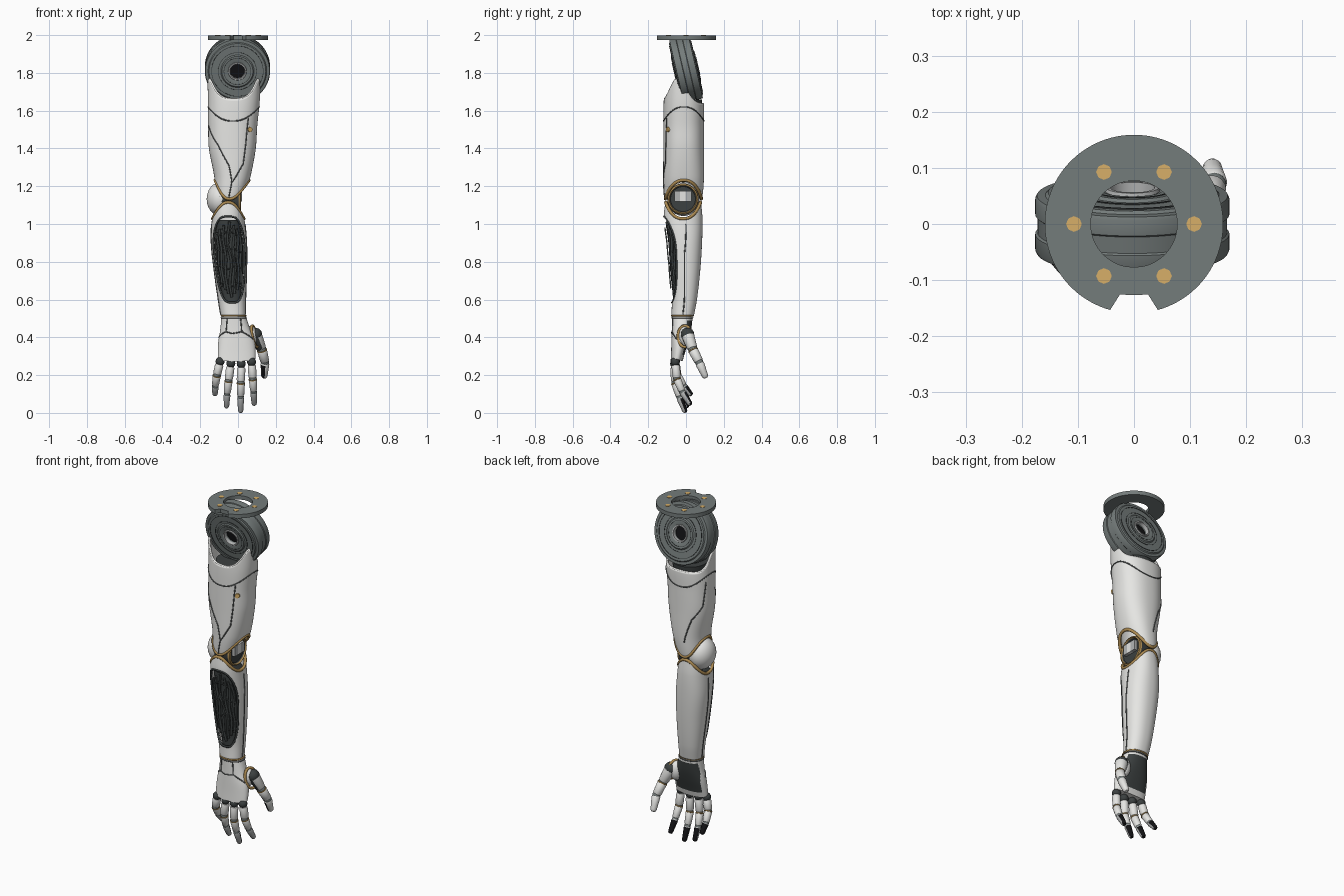
import bpy, bmesh, math
from mathutils import Vector, Matrix
from math import sin, cos, pi, radians

if "Cube" in bpy.data.objects:
    bpy.data.objects.remove(bpy.data.objects["Cube"])

def material(name, r, g, b):
    m = bpy.data.materials.new(name)
    m.diffuse_color = (r, g, b, 1)
    m.use_nodes = True
    m.node_tree.nodes["Principled BSDF"].inputs["Base Color"].default_value = m.diffuse_color
    return m

WHITE = material("shell_white", .79, .79, .77)
STEEL = material("steel_grey", .175, .2, .197)
DRUM = material("seam_grey", .12, .13, .13)
DARK = material("dark_gunmetal", .045, .052, .052)
BLACK = material("black_rubber", .006, .006, .007)
GOLD = material("brass", .68, .43, .14)
LIGHT = material("light_grey", .45, .46, .46)
TRIM = material("dark_brass", .42, .26, .085)

def make(name, verts, faces, mats, mw=None):
    me = bpy.data.meshes.new(name)
    me.from_pydata([tuple(v) for v in verts], [], faces)
    ob = bpy.data.objects.new(name, me)
    bpy.context.collection.objects.link(ob)
    if mw:
        me.transform(mw)
    for m in mats if isinstance(mats, (list, tuple)) else [mats]:
        me.materials.append(m)
    return ob

# ---- helpers: lathe, loft, tubes ----
def lathe(name, prof, mat, mw, n=32):
    verts, faces = [], []
    for r, h in prof:
        verts += [(r * cos(2 * pi * j / n), r * sin(2 * pi * j / n), h) for j in range(n)]
    for i in range(len(prof) - 1):
        for j in range(n):
            k = (j + 1) % n
            faces.append((i * n + j, i * n + k, (i + 1) * n + k, (i + 1) * n + j))
    ob = make(name, verts, faces, mat, mw)
    bm = bmesh.new()
    bm.from_mesh(ob.data)
    bmesh.ops.remove_doubles(bm, verts=bm.verts, dist=1e-5)
    bmesh.ops.recalc_face_normals(bm, faces=bm.faces)
    bm.to_mesh(ob.data)
    return ob

def aim(p, d):
    return Matrix.Translation(p) @ Vector(d).to_track_quat('Z', 'Y').to_matrix().to_4x4()

def ball(name, p, r, mat, scale=(1, 1, 1), n=24):
    prof = [(max(0, r * cos(t)), r * sin(t)) for t in (-pi / 2 + pi * i / 12 for i in range(13))]
    return lathe(name, prof, mat, Matrix.Translation(p) @ Matrix.Diagonal((*scale, 1)), n)

def section(tab, z):
    """Smooth interpolation of rows (z, cx, rx, cy, ry), z ascending."""
    z = min(max(z, tab[0][0]), tab[-1][0])
    i = max(k for k in range(len(tab) - 1) if tab[k][0] <= z)
    a, b = tab[i], tab[i + 1]
    p, q = tab[max(i - 1, 0)], tab[min(i + 2, len(tab) - 1)]
    h = b[0] - a[0]
    t = (z - a[0]) / h
    out = []
    for c in range(1, 5):
        m0, m1 = (b[c] - p[c]) / (b[0] - p[0]) * h, (q[c] - a[c]) / (q[0] - a[0]) * h
        out.append((2*t**3 - 3*t*t + 1) * a[c] + (t**3 - 2*t*t + t) * m0
                   + (3*t*t - 2*t**3) * b[c] + (t**3 - t*t) * m1)
    return out

def surf(tab, a, z, off=0.0, p=2.3):
    cx, rx, cy, ry = section(tab, z)
    f = lambda v: math.copysign(abs(v) ** (2 / p), v)
    return Vector((cx + (rx + off) * f(cos(a)), cy + (ry + off) * f(sin(a)), z))

def loft(name, tab, lo, hi, mat, off=0, rows=50, n=80, hole=None, thick=0, caps=False):
    verts, faces = [], []
    for i in range(rows + 1):
        for j in range(n):
            a = 2 * pi * j / n - pi
            verts.append(surf(tab, a, lo(a) + (hi(a) - lo(a)) * i / rows, off))
    for i in range(rows):
        for j in range(n):
            k = (j + 1) % n
            a, z = 2 * pi * (j + .5) / n - pi, (verts[i * n + j].z + verts[i * n + n + j].z) / 2
            if not (hole and hole(a, z)):
                faces.append((i * n + j, i * n + k, (i + 1) * n + k, (i + 1) * n + j))
    if caps:
        faces += [tuple(range(n))[::-1], tuple(range(rows * n, rows * n + n))]
    ob = make(name, verts, faces, mat)
    if thick:
        s = ob.modifiers.new("wall", 'SOLIDIFY')
        s.thickness, s.offset = thick, -1
    return ob

def tube(name, pts, r, mat, closed=False):
    cu = bpy.data.curves.new(name, 'CURVE')
    cu.dimensions, cu.bevel_depth, cu.bevel_resolution = '3D', r, 1
    cu.use_fill_caps = True
    sp = cu.splines.new('POLY')
    sp.points.add(len(pts) - 1)
    for q, v in zip(sp.points, pts):
        q.co = (*v, 1)
    sp.use_cyclic_u = closed
    cu.materials.append(mat)
    ob = bpy.data.objects.new(name, cu)
    bpy.context.collection.objects.link(ob)

def rim(name, tab, fz, r, mat, off=0):
    tube(name, [surf(tab, 2*pi*i/96, fz(2*pi*i/96), off) for i in range(96)], r, mat, True)

def seam(name, tab, keys, mat=DRUM, r=.0035):
    """Panel line through (angle in degrees, z) points on the surface."""
    pts = []
    for (a0, z0), (a1, z1) in zip(keys, keys[1:]):
        pts += [surf(tab, radians(a0 + (a1 - a0) * i / 14), z0 + (z1 - z0) * i / 14) for i in range(15)]
    tube(name, pts, r, mat)

# ---- mounting flange with notch, bolts ----
angs = [(radians(-74.5 + 329 * i / 90), .159) for i in range(91)]
angs += [(radians(258.7), .128), (radians(270), .127), (radians(281.3), .128)]
fv, ff, N = [], [], len(angs)
for a, ro in angs:
    fv += [(r * cos(a), r * sin(a), z) for r, z in ((ro, 1.975), (ro, 1.998), (.077, 1.998), (.077, 1.975))]
for i in range(N):
    k = (i + 1) % N
    ff += [(4*i + c, 4*k + c, 4*k + (c + 1) % 4, 4*i + (c + 1) % 4) for c in range(4)]
make("mounting_flange", fv, ff, STEEL)
for i in range(6):
    a = i * pi / 3
    lathe("flange_bolt", [(0, 1.985), (.014, 1.985), (.014, 2), (0, 2)], GOLD,
          Matrix.Translation((.107 * cos(a), .107 * sin(a), 0)), 8)

# ---- tilted shoulder drum ----
tilt = Matrix.Translation((-.003, 0, 1.822)) @ Matrix.Rotation(radians(13 + 90), 4, 'X')
half = [(.04, .02), (.04, .058), (.058, .064), (.082, .064), (.088, .059), (.15, .058), (.155, .053),
        (.17, .052), (.173, .046), (.173, .018), (.169, .015)]
lathe("shoulder_drum", half + [(r, -h) for r, h in half[::-1]], STEEL, tilt, 64)
lathe("shoulder_bore", [(0, .04), (.041, .04), (.041, -.04), (0, -.04)], BLACK, tilt)
lathe("drum_neck", [(.016, 1.9), (.016, 1.98), (0, 1.98)], STEEL, Matrix.Translation((.008, -.01, 0)) @
      Matrix.Diagonal((.9, 3, 1, 1)) @ Matrix.Rotation(pi / 4, 4, 'Z'), 4)
for s in (1, -1):
    lathe("bore_ring", [(.038, .05*s), (.04, .067*s), (.047, .067*s), (.05, .058*s)], LIGHT, tilt)
    for r, h in ((.07, .065), (.1, .0605), (.135, .0605)):
        lathe("drum_groove", [(r, .05*s), (r, h*s), (r + .003, h*s), (r + .003, .05*s)], DARK, tilt, 48)

# ---- upper arm shell ----
UP = [(1.10, -.05, .07, -.014, .092), (1.16, -.042, .08, -.013, .102), (1.25, -.03, .096, -.012, .107),
      (1.4, -.03, .124, -.012, .107), (1.52, -.028, .13, -.012, .107), (1.65, -.022, .137, -.012, .106),
      (1.78, -.022, .14, -.02, .088)]
collar = lambda a: 1.635 + .13 * math.exp(-((sin(a) + .3) / .55) ** 2)
cuff = lambda a: 1.133 + .099 * cos(a) ** 2
loft("upper_arm_shell", UP, cuff, collar, WHITE, thick=.014)
rim("collar_rim", UP, collar, .006, WHITE, -.006)
rim("upper_elbow_trim", UP, cuff, .009, TRIM, -.003)
rim("upper_arm_band", UP, lambda a: 1.545 + .075 * cos(a) ** 2, .0035, DRUM)
seam("outer_panel_line", UP, [(-55, 1.56), (-62, 1.32), (-90, 1.22), (-92, 1.13)])
seam("inner_panel_line", UP, [(-165, 1.52), (-125, 1.42), (-98, 1.31), (-90, 1.22)])
seam("back_panel_line", UP, [(160, 1.58), (150, 1.44), (120, 1.36), (100, 1.22)])
b = surf(UP, radians(-48), 1.5)
lathe("arm_bolt", [(0, .006), (.013, .006), (.015, -.01)], GOLD, aim(b, (.5, -1, 0)), 12)
lathe("shoulder_socket", [(0, 1.66), (.095, 1.66), (.09, 1.6), (0, 1.6)], DARK, Matrix.Translation((-.02, -.01, 0)))

# ---- elbow: hub, outer cap, inner block ----
hub = aim((-.048, -.016, 1.132), (1, 0, 0))
lathe("elbow_hub", [(0, -.07), (.07, -.07), (.083, -.05), (.083, .05), (.072, .058), (.066, .05), (0, .05)], DARK, hub, 40)
ball("elbow_outer_cap", (-.092, -.014, 1.132), 1, WHITE, (.074, .086, .09), 40)
lathe("elbow_ring", [(.07, .056), (.073, .064), (.08, .06), (.083, .05)], TRIM, hub, 40)
for y, m in ((-.045, LIGHT), (-.016, WHITE), (.013, LIGHT)):
    lathe("elbow_block", [(0, -.028), (.0212, -.028), (.0212, .03), (0, .03)], m,
          Matrix.Translation((.006, y, 1.146)) @ Matrix.Rotation(pi / 4, 4, 'Z'), 4)

# ---- forearm shell with an open window ----
FO = [(.5, -.024, .064, -.019, .058), (.6, -.032, .072, -.009, .067), (.75, -.04, .085, -.008, .083),
      (.9, -.048, .093, -.008, .093), (1.03, -.052, .086, -.015, .102), (1.125, -.052, .074, -.015, .094)]
top = lambda a: 1.115 - .087 * cos(a) ** 2
WA, WZ, WH = radians(63), .812, .228
window = lambda a, z: abs((a + pi / 2) / WA) ** 2.6 + abs((z - WZ) / WH) ** 2.6 < 1
loft("forearm_shell", FO, lambda a: .515, top, WHITE, rows=90, n=120, hole=window, thick=.012)
loft("forearm_core", FO, lambda a: .55, lambda a: 1.02, DARK, off=-.019)
f = lambda v: math.copysign(abs(v) ** (2 / 2.6), v)
tube("window_rim", [surf(FO, -pi/2 + WA * f(cos(t)), WZ + WH * f(sin(t)), -.002)
                    for t in (2 * pi * i / 90 for i in range(90))], .006, DARK, True)
for i, d in enumerate((-48, -32, -16, 0, 16, 32, 48)):
    e = .2 - abs(d) * .0012
    tube("core_rod", [surf(FO, radians(-90 + d + 4 * sin(k * .9 + i)), WZ - e + 2 * e * k / 12, -.014)
                      for k in range(13)], .007, DARK)
for i, z in enumerate((.68, .77, .86, .95)):
    tube("core_rib", [surf(FO, radians(-140 + 100 * k / 16), z + .01 * sin(k * .6 + i), -.012)
                      for k in range(17)], .004, DARK)
seam("core_cable", FO, [(-84, .98), (-92, .88), (-72, .78), (-80, .66)], STEEL)
rim("lower_elbow_trim", FO, top, .009, TRIM, -.003)
seam("forearm_side_line", FO, [(6, 1.0), (0, .85), (0, .52)])
seam("forearm_outer_line", FO, [(178, 1.0), (180, .85), (180, .52)])

# ---- hand ----
HA = [(.26, -.008, .098, -.052, .03), (.32, -.007, .1, -.042, .037), (.38, -.008, .096, -.032, .045),
      (.44, -.014, .08, -.024, .051), (.52, -.024, .063, -.019, .056)]
hand = loft("hand_shell", HA, lambda a: .285 - .012 * abs(sin(a)), lambda a: .512, WHITE, rows=30, caps=True)
hand.data.materials.append(DARK)
for p in hand.data.polygons:      # dark palm pad
    if p.normal.y > .5 and .305 < p.center.z < .485 and abs(p.center.x + .01) < .08:
        p.material_index = 1
rim("wrist_seam", HA, lambda a: .514, .005, TRIM)
rim("wrist_line", HA, lambda a: .503, .003, DRUM, .001)
seam("hand_back_line", HA, [(-178, .40), (-125, .43), (-100, .42), (-70, .43), (-20, .39)])
seam("hand_center_line", HA, [(-125, .43), (-120, .5)])
seam("hand_thumb_line", HA, [(-70, .43), (-62, .5)])

# ---- fingers and thumb ----
def digit(name, pts, radii, thumb=False):
    pts = [Vector(p) for p in pts]
    for i in range(3):
        p, d = pts[i], pts[i + 1] - pts[i]
        L, r0, r1 = d.length, radii[i], radii[i + 1]
        ball(name + "_joint", p, r0 * (1.08 if i == 0 else .95), DARK if i == 0 else STEEL, n=16)
        lo = .2 if i == 0 and not thumb else .05
        prof = [(0, lo*L - .02*L), (r0 * .9, lo*L), (r0 * 1.02, lo*L + .07*L), (r1 * 1.05, .86*L), (r1 * .85, .95*L), (0, .96*L)]
        if i == 2:
            prof[3:] = [((r0 + r1) / 2, .5*L), (r1, .85*L), (r1 * .85, .93*L), (r1 * .5, .99*L), (0, L)]
        ob = lathe(name + "_segment", prof, [LIGHT if i == 2 and not thumb else WHITE, BLACK, DARK], aim(p, d), 16)
        if i == 1:
            lathe(name + "_ring", [(r0 * .9, -.01*L), (r0 * 1.06, .02*L), (r0 * 1.06, .07*L), (r0 * .9, .09*L)], TRIM, aim(p, d), 16)
        for q in ob.data.polygons:    # dark grip pad at the tip, dark inner face of the thumb root
            if i == 2 and (q.center - p).length > .3 * L:
                q.material_index = int(q.normal.y < -.3 and q.normal.x < .1 if thumb else q.normal.y > .15)
            elif i == 0 and thumb and q.normal.y < -.3 and q.normal.x < .2:
                q.material_index = 2

R = (.022, .021, .018, .014)
digit("little_finger", [(-.095, -.056, .272), (-.112, -.046, .2), (-.12, -.012, .143), (-.122, .03, .092)], R)
digit("ring_finger", [(-.038, -.06, .262), (-.05, -.056, .17), (-.058, -.03, .1), (-.061, .008, .026)], R)
digit("middle_finger", [(.017, -.06, .26), (.015, -.058, .16), (.014, -.035, .085), (.014, -.002, .001)], R)
digit("index_finger", [(.072, -.057, .27), (.078, -.048, .18), (.083, -.02, .112), (.086, .026, .04)], R)
digit("thumb", [(.092, .008, .415), (.126, .036, .335), (.143, .07, .268), (.139, .106, .184)], (.033, .026, .023, .017), True)
tube("thumb_base_ring", [(.088 + .012 * cos(t) - .012 * sin(t), -.006 + .036 * cos(t), .405 + .056 * sin(t))
                         for t in (2 * pi * i / 40 for i in range(40))], .008, TRIM, True)
ball("thumb_base", (.066, -.004, .405), 1, WHITE, (.036, .036, .056))

# ---- smooth shading with sharp edges kept ----
for ob in bpy.context.scene.objects:
    ob.select_set(ob.type == 'MESH')
bpy.context.view_layer.objects.active = hand
bpy.ops.object.shade_smooth_by_angle(angle=radians(35))
